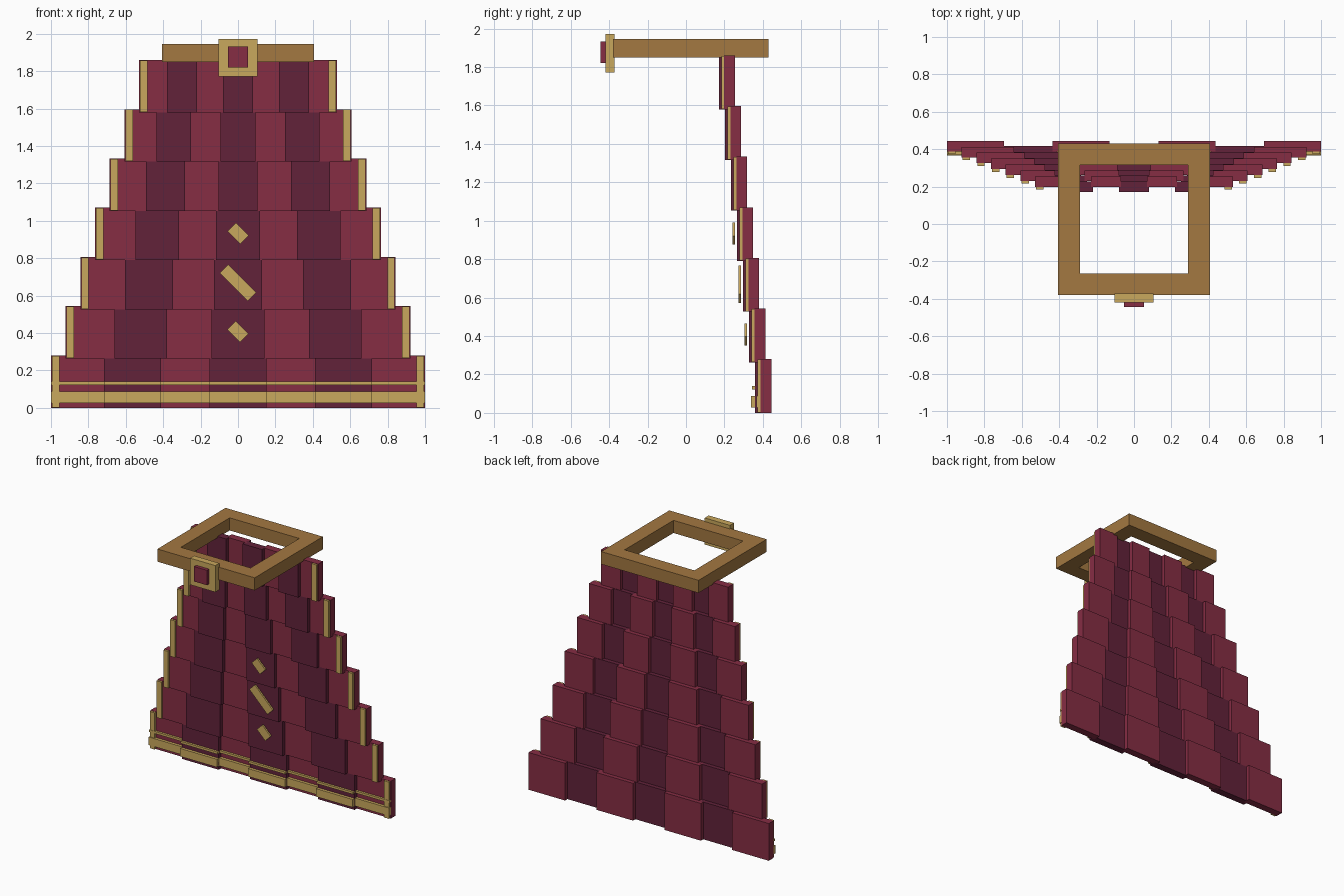
import bpy
import bmesh
from math import radians
from mathutils import Matrix, Vector

cube = bpy.data.objects.get("Cube")
if cube:
    bpy.data.objects.remove(cube, do_unlink=True)


def srgb(r, g, b):
    def lin(c):
        c /= 255
        return c / 12.92 if c <= 0.04045 else ((c + 0.055) / 1.055) ** 2.4
    return (lin(r), lin(g), lin(b), 1)


def material(name, color):
    mat = bpy.data.materials.new(name)
    mat.use_nodes = True
    mat.diffuse_color = color
    mat.node_tree.nodes["Principled BSDF"].inputs["Base Color"].default_value = color
    return mat


LIGHT = material("light maroon cloth", srgb(134, 45, 68))
DARK = material("dark maroon cloth", srgb(98, 34, 58))
GOLD = material("gold trim", srgb(201, 168, 93))
LEATHER = material("brown leather", srgb(163, 120, 65))


def box(bm, x, y, z, tilt=0):
    """Box between (low, high) pairs, optionally turned about the y axis."""
    spans = (x, y, z)
    mid = Vector([(a + b) / 2 for a, b in spans])
    size = Vector([b - a for a, b in spans])
    turn = Matrix.Rotation(radians(tilt), 4, 'Y')
    matrix = Matrix.Translation(mid) @ turn @ Matrix.Diagonal((*size, 1))
    bmesh.ops.create_cube(bm, size=1, matrix=matrix)


def build(name, mat, boxes):
    bm = bmesh.new()
    for b in boxes:
        box(bm, *b)
    mesh = bpy.data.meshes.new(name)
    bm.to_mesh(mesh)
    bm.free()
    mesh.materials.append(mat)
    obj = bpy.data.objects.new(name, mesh)
    bpy.context.collection.objects.link(obj)
    return obj


ROWS = 7
ROW_STEP, ROW_HEIGHT = 0.2633, 0.28
LEAN = 0.0315        # forward shift per row
CLOTH, FOLD = 0.056, 0.028


def half_width(row):
    return 1 - 0.0785 * row


def front_y(row, dark):
    return 0.388 - LEAN * row - (FOLD if dark else 0)


def column_span(row, col):
    pitch = half_width(row) / 3.54
    return (pitch * (col - 0.54), pitch * (col + 0.54))


# Pleated cloth panels: odd pleats sit back, even ones forward
for row in range(ROWS):
    z = (ROW_STEP * row, ROW_STEP * row + ROW_HEIGHT)
    for label, mat, dark, cols in (("back_pleats", LIGHT, False, (-3, -1, 1, 3)),
                                   ("front_pleats", DARK, True, (-2, 0, 2))):
        y = front_y(row, dark)
        build(f"{label}_row_{row + 1}", mat,
              [(column_span(row, c), (y, y + CLOTH), z) for c in cols])

# Gold edging down both sides
for label, side in (("left", 1), ("right", -1)):
    strips = []
    for row in range(ROWS):
        outer = half_width(row) - 0.005
        x = sorted((side * outer, side * (outer - 0.04)))
        y = front_y(row, False)
        strips.append((x, (y - 0.015, y + 0.002),
                       (ROW_STEP * row + 0.002, ROW_STEP * row + ROW_HEIGHT - 0.002)))
    build(f"{label}_edge_trim", GOLD, strips)

# Hem bands follow the pleats
for name, z, depth in (("hem_band", (0.027, 0.087), 0.022),
                       ("hem_thin_band", (0.123, 0.14), 0.017)):
    bands = []
    for col in range(-3, 4):
        y = front_y(0, col % 2 == 0)
        bands.append((column_span(0, col), (y - depth, y + 0.004), z))
    build(name, GOLD, bands)

# Slanted emblem bars on the centre pleat
for name, row, z, length in (("lower_emblem", 1, 0.408, 0.097),
                             ("middle_emblem", 2, 0.67, 0.212),
                             ("upper_emblem", 3, 0.933, 0.097)):
    y = front_y(row, True) - 0.023
    build(name, GOLD, [((-length / 2, length / 2), (y, y + 0.013),
                        (z - 0.032, z + 0.032), 45)])

# Square belt from four bars
belt_z = (1.85, 1.945)
build("belt", LEATHER, [
    ((-0.405, 0.405), (-0.38, -0.265), belt_z),
    ((-0.405, 0.405), (0.315, 0.43), belt_z),
    ((-0.405, -0.29), (-0.265, 0.315), belt_z),
    ((0.29, 0.405), (-0.265, 0.315), belt_z),
])

# Buckle with its gem
build("buckle", GOLD, [((-0.105, 0.105), (-0.42, -0.372), (1.772, 1.972))])
build("buckle_gem", LIGHT, [((-0.053, 0.053), (-0.445, -0.41), (1.82, 1.932))])
